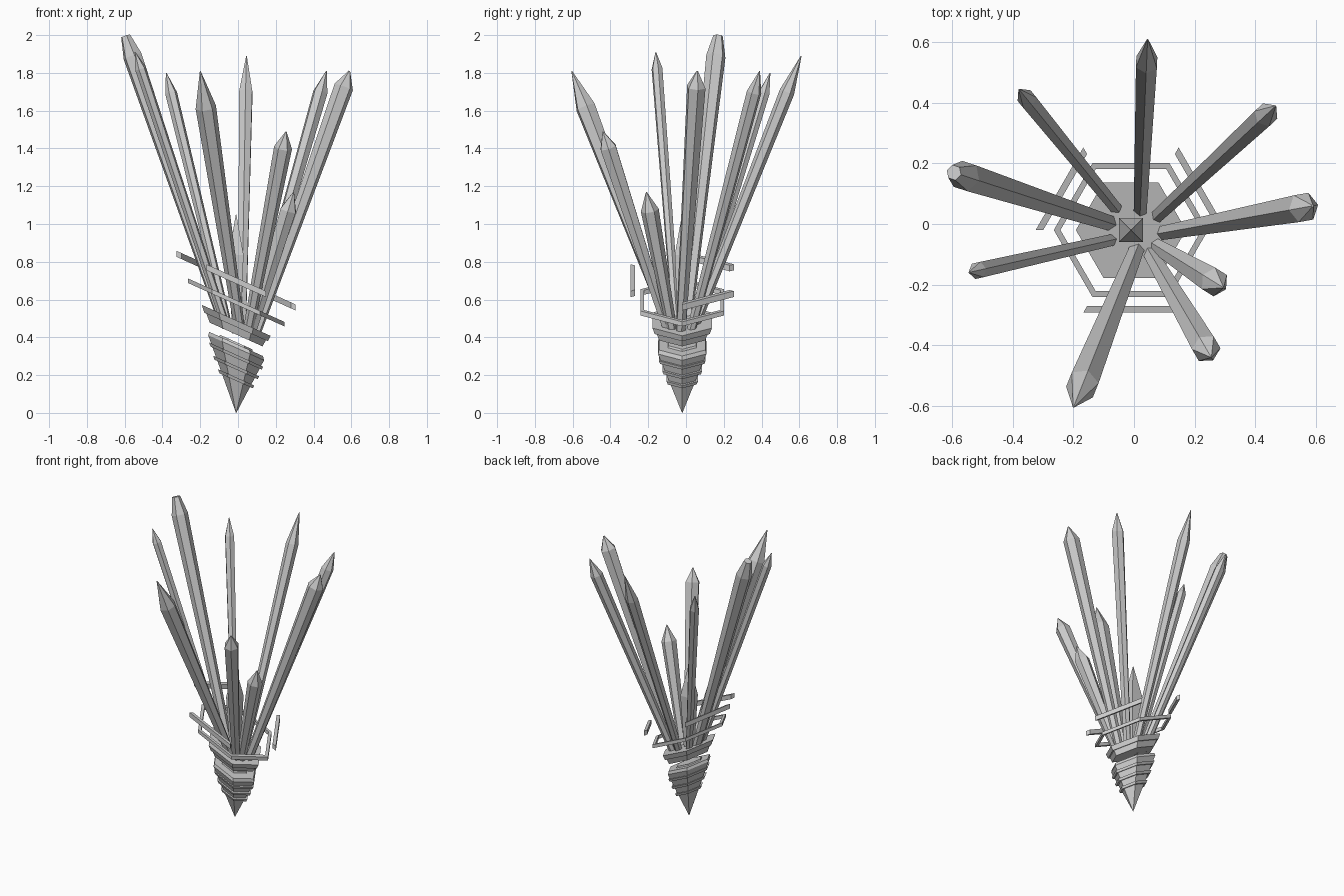
import bpy, bmesh, math
from mathutils import Vector

if "Cube" in bpy.data.objects:
    bpy.data.objects.remove(bpy.data.objects["Cube"])

CX, CY, TILT = -0.01, -0.02, -0.45   # centre of the base, slope of plates along x


def make(name, verts, faces):
    me = bpy.data.meshes.new(name)
    me.from_pydata(verts, [], faces)
    bm = bmesh.new()
    bm.from_mesh(me)
    bmesh.ops.recalc_face_normals(bm, faces=bm.faces)
    bm.to_mesh(me)
    bm.free()
    ob = bpy.data.objects.new(name, me)
    bpy.context.collection.objects.link(ob)
    return ob


def loft(name, rings):
    """Closed solid through rings of equal vertex count."""
    n = len(rings[0])
    verts = [v for r in rings for v in r]
    faces = [(k * n + i, k * n + (i + 1) % n, (k + 1) * n + (i + 1) % n, (k + 1) * n + i)
             for k in range(len(rings) - 1) for i in range(n)]
    faces += [tuple(range(n)), tuple(range(len(verts) - n, len(verts)))]
    return make(name, verts, faces)


def slant(angle, r, z):
    x = r * math.cos(angle)
    return (CX + x, CY + r * math.sin(angle), z + TILT * x)


def slanted_hex(name, profile):
    return loft(name, [[slant(math.radians(60 * i), r, z) for i in range(6)] for r, z in profile])


def bar(name, i, r, z, w, h):
    """One side of a slanted hexagonal ring."""
    ends = [math.radians(60 * i), math.radians(60 * (i + 1))]
    return loft(name, [[slant(a, r, z - h), slant(a, r, z + h),
                        slant(a, r - w, z + h), slant(a, r - w, z - h)] for a in ends])


def crystal(name, base, tip, r0, r1, t, tip_r=0.002, n=6, spin=0.0):
    """Shard widening from base to shoulder (at fraction t), then pointed."""
    base, tip = Vector(base), Vector(tip)
    d = (tip - base).normalized()
    out = Vector((d.x, d.y, 0))
    out = out.normalized() if out.length > 0.01 else Vector((1, 0, 0))
    u = (out - d * out.dot(d)).normalized()
    v = d.cross(u)
    rings = []
    for f, r in ((0, r0), (t, r1), (1, tip_r)):
        c = base.lerp(tip, f)
        rings.append([c + r * (u * math.cos(spin + math.tau * i / n) + v * math.sin(spin + math.tau * i / n))
                      for i in range(n)])
    return loft(name, rings)


# Pointed base with thin collars
slanted_hex("base_spike", [(0.001, 0.0), (0.148, 0.345), (0.142, 0.365)])
for r, z in ((0.143, 0.30), (0.122, 0.24), (0.096, 0.18)):
    slanted_hex("spike_collar", [(r - 0.008, z - 0.01), (r, z + 0.008)])
slanted_hex("spike_cap", [(0.09, 0.36), (0.085, 0.375)])

# Stepped plate holding the crystals
slanted_hex("crystal_plate_lower", [(0.14, 0.415), (0.158, 0.457)])
slanted_hex("crystal_plate_upper", [(0.168, 0.455), (0.182, 0.49)])

# Full floating ring and the broken outer ring
for i in range(6):
    bar("floating_ring_side", i, 0.255, 0.585, 0.022, 0.012)
for i in (0, 2, 4):
    bar("outer_ring_fragment", i, 0.315, 0.70, 0.025, 0.016)

# Crystal cluster: base, tip, base radius, shoulder radius, shoulder fraction, tip radius
shards = [
    ((0.02, 0.03, 0.42), (0.045, 0.61, 1.89), 0.024, 0.040, 0.87, 0.002),
    ((0.07, 0.02, 0.41), (0.468, 0.39, 1.81), 0.024, 0.040, 0.92, 0.002),
    ((0.09, -0.03, 0.41), (0.59, 0.06, 1.81), 0.026, 0.052, 0.94, 0.004),
    ((0.07, -0.07, 0.42), (0.295, -0.21, 1.17), 0.026, 0.048, 0.87, 0.002),
    ((0.05, -0.09, 0.42), (0.255, -0.44, 1.49), 0.026, 0.048, 0.92, 0.002),
    ((0.01, -0.08, 0.44), (-0.20, -0.605, 1.81), 0.028, 0.055, 0.86, 0.002),
    ((-0.06, -0.05, 0.45), (-0.545, -0.16, 1.91), 0.022, 0.030, 0.94, 0.002),
    ((-0.07, 0.0, 0.46), (-0.595, 0.17, 1.995), 0.028, 0.052, 0.93, 0.026),
    ((-0.05, 0.04, 0.45), (-0.38, 0.445, 1.80), 0.022, 0.032, 0.92, 0.002),
]
for base, tip, r0, r1, t, tr in shards:
    crystal("crystal_shard", base, tip, r0, r1, t, tr)
crystal("centre_crystal", (CX, CY, 0.42), (CX, CY, 1.05), 0.03, 0.056, 0.66, n=4, spin=math.pi / 4)
